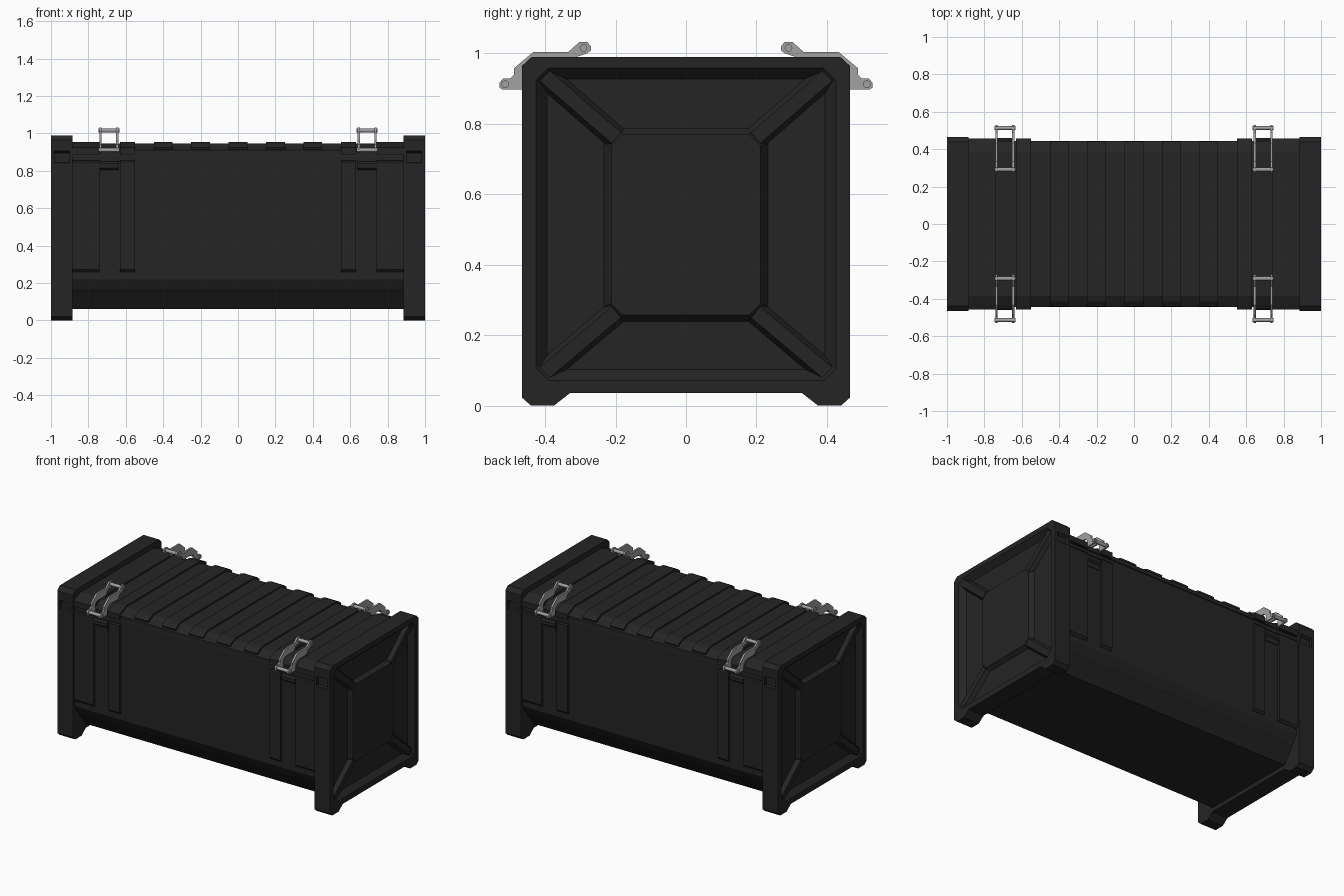
import bpy, bmesh, math
from mathutils import Vector

if "Cube" in bpy.data.objects:
    bpy.data.objects.remove(bpy.data.objects["Cube"])


def material(name, v):
    m = bpy.data.materials.new(name)
    m.diffuse_color = (v, v, v, 1)
    m.use_nodes = True
    m.node_tree.nodes["Principled BSDF"].inputs["Base Color"].default_value = m.diffuse_color
    return m


BLACK = material("black_plastic", 0.018)
GREY = material("grey_metal", 0.36)


def loft(name, ring0, x0, ring1, x1, mat=BLACK):
    """Solid between two YZ outlines placed at x0 and x1."""
    bm = bmesh.new()
    a = [bm.verts.new((x0, y, z)) for y, z in ring0]
    b = [bm.verts.new((x1, y, z)) for y, z in ring1]
    n = len(a)
    bm.faces.new(a)
    bm.faces.new(b[::-1])
    for i in range(n):
        j = (i + 1) % n
        bm.faces.new((a[i], b[i], b[j], a[j]))
    bmesh.ops.recalc_face_normals(bm, faces=bm.faces)
    me = bpy.data.meshes.new(name)
    bm.to_mesh(me)
    bm.free()
    me.materials.append(mat)
    ob = bpy.data.objects.new(name, me)
    bpy.context.collection.objects.link(ob)
    return ob


def prism(name, ring, x0, x1, mat=BLACK):
    return loft(name, ring, x0, ring, x1, mat)


def both(half):
    """Mirror a half outline (y > 0) to the full closed outline."""
    return half + [(-y, z) for y, z in reversed(half)]


def octagon(hy, z0, z1, c):
    return both([(hy - c, z0), (hy, z0 + c), (hy, z1 - c), (hy - c, z1)])


def mirror(ob, x=True, y=False):
    m = ob.modifiers.new("mirror", 'MIRROR')
    m.use_axis = (x, y, False)
    m.use_clip = False
    m.use_mirror_merge = False


def cut(ob, cutter):
    m = ob.modifiers.new("cut", 'BOOLEAN')
    m.operation = 'DIFFERENCE'
    m.solver = 'EXACT'
    m.object = cutter
    cutter.hide_render = True
    bpy.context.view_layer.objects.active = ob
    bpy.ops.object.modifier_apply(modifier=m.name)
    bpy.data.objects.remove(cutter)


# main body with stepped, tapering underside
prism("body", both([(0.33, 0.062), (0.365, 0.11), (0.40, 0.155), (0.41, 0.165),
                    (0.441, 0.22), (0.441, 0.88), (0.435, 0.89)]), -0.9, 0.9)

# lid with sloping edges
prism("lid", both([(0.445, 0.885), (0.445, 0.91), (0.41, 0.93), (0.385, 0.945)]), -0.9, 0.9)

# raised ribs across the lid
rib = both([(0.432, 0.905), (0.44, 0.925), (0.415, 0.945), (0.385, 0.955)])
for i in range(-2, 3):
    prism("lid_rib", rib, i * 0.2 - 0.05, i * 0.2 + 0.05)

# wider straps beside each latch, on the lid and on the walls
for x0, x1 in ((0.55, 0.63), (0.74, 0.89)):
    mirror(prism("lid_strap", both([(0.457, 0.888), (0.457, 0.925), (0.41, 0.945),
                                    (0.385, 0.955)]), x0, x1))
    mirror(prism("wall_strap", [(0.43, 0.258), (0.443, 0.258), (0.456, 0.272),
                                (0.456, 0.848), (0.45, 0.856), (0.43, 0.856)], x0, x1), y=True)

# end cap with feet and recessed outer face
cap = prism("end_cap", both([(0.33, 0.035), (0.375, 0.0), (0.44, 0.0), (0.465, 0.022),
                             (0.465, 0.965), (0.438, 0.99)]), 0.885, 1.0)
floor_x = 0.965
cut(cap, loft("recess_cutter", octagon(0.395, 0.103, 0.927, 0.02), floor_x,
              octagon(0.427, 0.071, 0.959, 0.035), 1.001))
for s in (1, -1):
    cut(cap, prism("notch_cutter", [(s * 0.445, 0.845), (s * 0.445, 0.895),
                                    (s * 0.48, 0.915), (s * 0.48, 0.84)], 0.902, 0.982))
mirror(cap)

# raised centre panel of the end
mirror(loft("end_panel", octagon(0.237, 0.235, 0.79, 0.045), floor_x - 0.005,
            octagon(0.212, 0.257, 0.77, 0.033), 0.992))

# diagonal ribs from panel to recess corners
for s in (1, -1):
    for z0, z1 in ((0.76, 0.938), (0.265, 0.092)):
        p, q = Vector((s * 0.198, z0)), Vector((s * 0.403, z1))
        d = (q - p).normalized()
        n = Vector((-d.y, d.x))

        def quad(w, e):
            e = d * e
            return [tuple(v) for v in (p - n * w, q - n * w + e, q + n * w + e, p + n * w)]
        mirror(loft("end_rib", quad(0.036, 0.0), floor_x - 0.005, quad(0.02, 0.0), 0.991))

# latches: two side plates, two pins and a catch on the wall below
plate = [(0.27, 1.02), (0.28, 1.032), (0.303, 1.032), (0.334, 1.004), (0.433, 1.004),
         (0.488, 0.958), (0.488, 0.94), (0.50, 0.928), (0.52, 0.928), (0.529, 0.917),
         (0.529, 0.902), (0.52, 0.897), (0.452, 0.897), (0.452, 0.94), (0.43, 0.958),
         (0.34, 0.958), (0.325, 0.985), (0.28, 1.0), (0.27, 1.008)]
for x in (0.645, 0.735):
    mirror(prism("latch_plate", plate, x - 0.006, x + 0.006, GREY), y=True)
for cy, cz in ((0.291, 1.015), (0.513, 0.912)):
    ring = [(cy + 0.011 * math.cos(a * math.pi / 6), cz + 0.011 * math.sin(a * math.pi / 6))
            for a in range(12)]
    mirror(prism("latch_pin", ring, 0.633, 0.747, GREY), y=True)
mirror(prism("latch_catch", [(0.43, 0.775), (0.446, 0.775), (0.448, 0.805), (0.46, 0.815),
                             (0.46, 0.838), (0.45, 0.85), (0.43, 0.85)], 0.64, 0.74), y=True)
